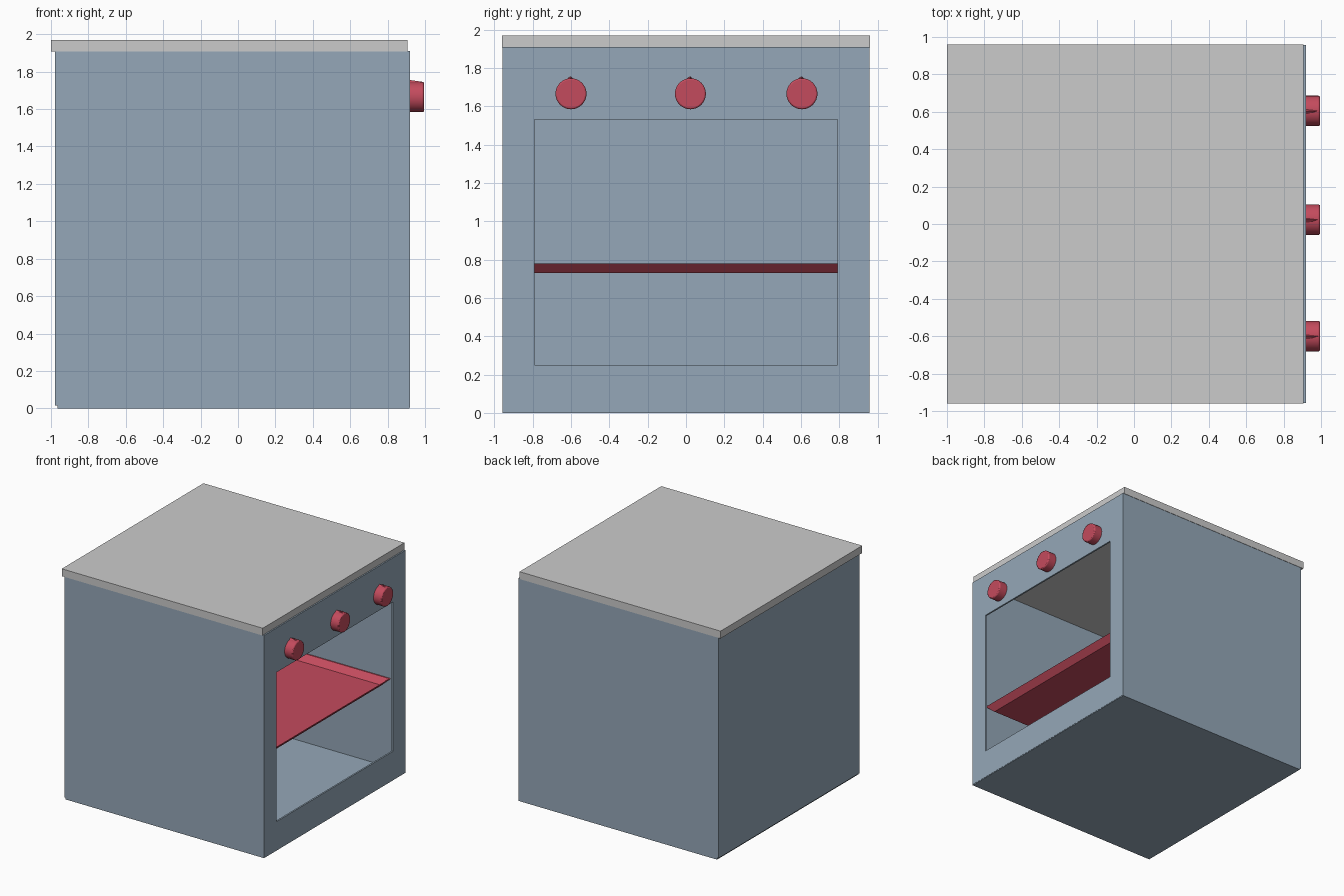
import bpy, bmesh, math

if "Cube" in bpy.data.objects:
    bpy.data.objects.remove(bpy.data.objects["Cube"])


def material(name, rgb):
    m = bpy.data.materials.new(name)
    m.diffuse_color = (*rgb, 1)
    m.use_nodes = True
    m.node_tree.nodes["Principled BSDF"].inputs["Base Color"].default_value = m.diffuse_color
    return m


SLATE = material("slate", (0.30, 0.39, 0.48))
RED = material("dark_red", (0.55, 0.07, 0.11))


def finish(name, bm, mat=None):
    bmesh.ops.recalc_face_normals(bm, faces=bm.faces)
    me = bpy.data.meshes.new(name)
    bm.to_mesh(me)
    bm.free()
    ob = bpy.data.objects.new(name, me)
    bpy.context.collection.objects.link(ob)
    if mat:
        me.materials.append(mat)
    return ob


def box(name, lo, hi, mat=None):
    bm = bmesh.new()
    bmesh.ops.create_cube(bm, size=1)
    for v in bm.verts:
        v.co = [(a + b) / 2 + c * (b - a) for a, b, c in zip(lo, hi, v.co)]
    return finish(name, bm, mat)


def extrude(bm, vec):
    r = bmesh.ops.extrude_face_region(bm, geom=bm.faces[:])
    new = [g for g in r["geom"] if isinstance(g, bmesh.types.BMVert)]
    bmesh.ops.translate(bm, verts=new, vec=vec)


# Hollow cabinet from thin panels
box("worktop", (-1, -0.96, 1.907), (0.907, 0.96, 1.97))
box("base_panel", (-0.965, -0.957, 0), (0.917, 0.957, 0.015), SLATE)
box("back_panel", (-0.978, -0.957, 0.015), (-0.963, 0.957, 1.907), SLATE)
for side, s in (("left", -1), ("right", 1)):
    y = sorted((s * 0.945, s * 0.957))
    box(side + "_panel", (-0.965, y[0], 0.01), (0.91, y[1], 1.907), SLATE)

# Front panel with the open oven doorway
bm = bmesh.new()


def ring(y, z0, z1):
    return [bm.verts.new((0.905, a, b)) for a, b in ((-y, z0), (y, z0), (y, z1), (-y, z1))]


outer, inner = ring(0.957, 0.005, 1.91), ring(0.79, 0.25, 1.53)
for i in range(4):
    j = (i + 1) % 4
    bm.faces.new((outer[i], outer[j], inner[j], inner[i]))
extrude(bm, (0.014, 0, 0))
finish("front_panel", bm, SLATE)

# Shallow open tray with flared sides
bm = bmesh.new()
loops = []
for x0, x1, y, z in ((-0.96, 0.79, 0.945, 0.78), (-0.91, 0.74, 0.89, 0.73),
                     (-0.90, 0.73, 0.88, 0.735), (-0.95, 0.78, 0.935, 0.78)):
    loops.append([bm.verts.new(c) for c in ((x0, -y, z), (x1, -y, z), (x1, y, z), (x0, y, z))])
for k in range(4):
    a, b = loops[k], loops[(k + 1) % 4]
    for i in range(4):
        j = (i + 1) % 4
        bm.faces.new((a[i], a[j], b[j], b[i]))
bm.faces.new(loops[1])
bm.faces.new(loops[2])
finish("baking_tray", bm, RED)

# Control knobs, each with a small pointer on top
for n, y in enumerate((-0.60, 0.023, 0.605), 1):
    bpy.ops.mesh.primitive_cylinder_add(vertices=32, radius=0.081, depth=0.155,
                                        location=(0.9175, y, 1.665),
                                        rotation=(0, math.pi / 2, 0))
    knob = bpy.context.object
    knob.name = f"knob_{n}"
    knob.data.materials.append(RED)
    bev = knob.modifiers.new("soft_rim", "BEVEL")
    bev.width, bev.segments, bev.limit_method = 0.008, 2, "ANGLE"
    bpy.ops.object.shade_smooth_by_angle()

    bm = bmesh.new()
    bm.faces.new([bm.verts.new((0.85, y + a, z)) for a, z in
                  ((-0.027, 1.73), (0.027, 1.73), (0, 1.765))])
    extrude(bm, (0.14, 0, 0))
    for v in bm.verts:
        if v.co.x > 0.9 and v.co.z > 1.75:
            v.co.z = 1.745
    finish(f"knob_pointer_{n}", bm, RED)
